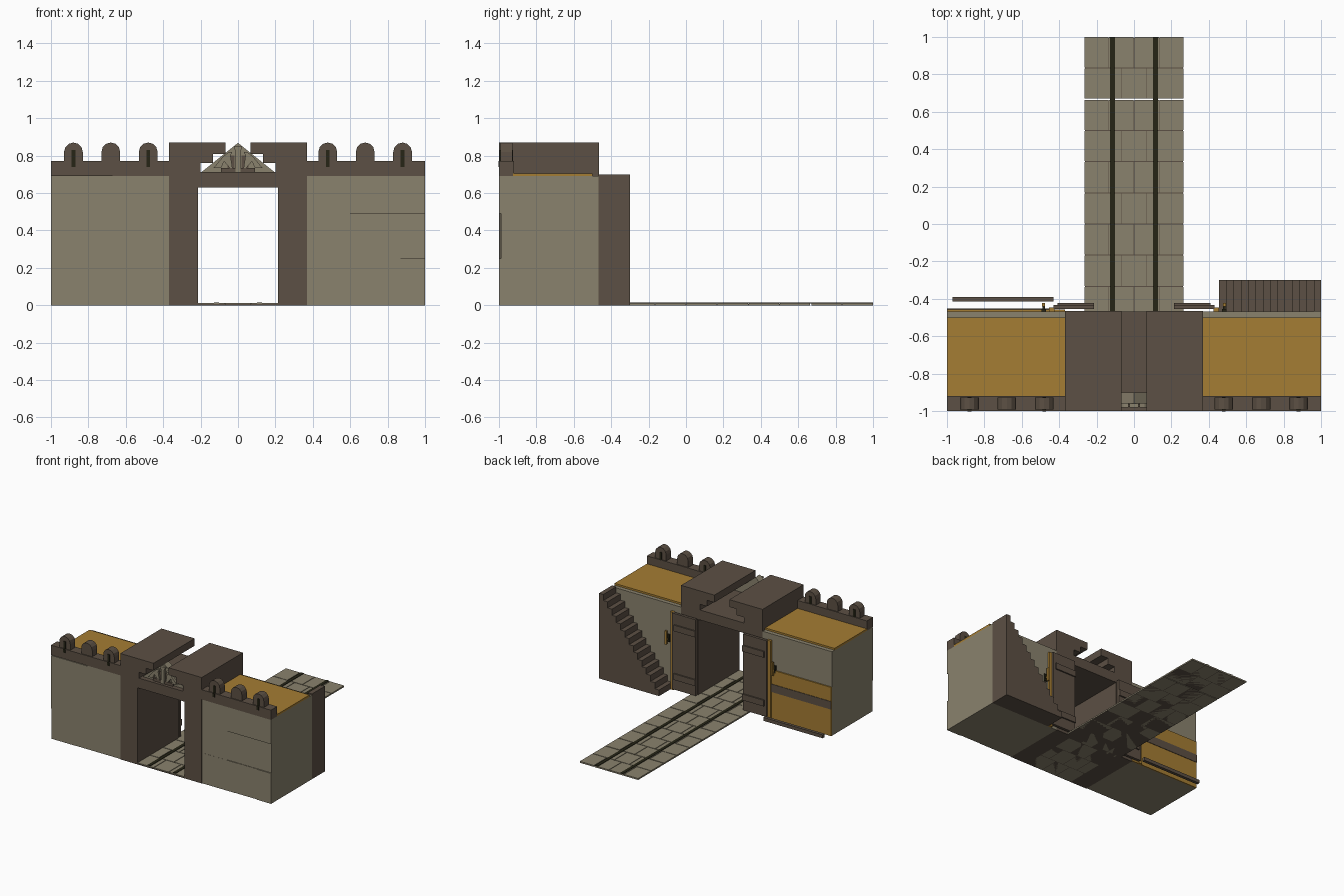
import bpy, bmesh, math

if "Cube" in bpy.data.objects:
    bpy.data.objects.remove(bpy.data.objects["Cube"])


def material(name, rgb):
    m = bpy.data.materials.new(name)
    m.diffuse_color = (*rgb, 1)
    m.use_nodes = True
    m.node_tree.nodes["Principled BSDF"].inputs["Base Color"].default_value = m.diffuse_color
    return m


STONE = material("stone", (0.255, 0.224, 0.155))
BROWN = material("dark_brown_stone", (0.107, 0.080, 0.058))
OCHRE = material("ochre_wood", (0.376, 0.205, 0.033))
DARK = material("dark_olive", (0.019, 0.018, 0.008))


def finish(bm, name, mat):
    bmesh.ops.recalc_face_normals(bm, faces=bm.faces)
    me = bpy.data.meshes.new(name)
    bm.to_mesh(me)
    bm.free()
    me.materials.append(mat)
    ob = bpy.data.objects.new(name, me)
    bpy.context.collection.objects.link(ob)
    return ob


def add_prism(bm, pts, y0, y1):
    """Extrude an x-z outline from y0 to y1."""
    vs = [bm.verts.new((x, y0, z)) for x, z in pts]
    f = bm.faces.new(vs)
    r = bmesh.ops.extrude_face_region(bm, geom=[f])
    for v in r["geom"]:
        if isinstance(v, bmesh.types.BMVert):
            v.co.y = y1


def add_box(bm, x0, x1, y0, y1, z0, z1):
    add_prism(bm, [(x0, z0), (x1, z0), (x1, z1), (x0, z1)], y0, y1)


def prism(name, pts, y0, y1, mat):
    bm = bmesh.new()
    add_prism(bm, pts, y0, y1)
    return finish(bm, name, mat)


def boxes(name, mat, *dims):
    bm = bmesh.new()
    for d in dims:
        a, b = sorted(d[:2])
        add_box(bm, a, b, *d[2:])
    return finish(bm, name, mat)


BACK = -0.467

# Front facing blocks standing slightly proud of each wall
blocks = {
    -1: [(-1, -0.77, 0, 0.25, 0.006), (-0.77, -0.37, 0, 0.255, 0.004),
         (-1, -0.67, 0.25, 0.685, 0.008), (-0.67, -0.37, 0.255, 0.69, 0.005)],
    1: [(0.37, 0.68, 0, 0.25, 0.006), (0.68, 0.87, 0, 0.25, 0.004),
        (0.87, 1, 0, 0.25, 0.009), (0.6, 1, 0.49, 0.69, 0.009),
        (0.37, 0.6, 0.25, 0.69, 0.005)],
}

for s, side in ((-1, "left"), (1, "right")):
    # Stone wall, proud blocks, roof deck
    boxes(side + "_wall", STONE, (s * 0.37, s, -0.99, BACK, 0, 0.69))
    boxes(side + "_wall_blocks", STONE,
          *[(a, b, -0.99 - d, -0.989, z0, z1) for a, b, z0, z1, d in blocks[s]])
    boxes(side + "_roof_deck", OCHRE, (s * 0.37, s, -0.925, -0.5, 0.688, 0.705))

    # Parapet with arched merlons and slits
    boxes(side + "_parapet", BROWN, (s * 0.37, s, -1, -0.92, 0.69, 0.77))
    bm = bmesh.new()
    for cx in (0.48, 0.68, 0.88):
        arch = [(s * cx + 0.05 * math.cos(math.pi * i / 6),
                 0.82 + 0.05 * math.sin(math.pi * i / 6)) for i in range(7)]
        add_prism(bm, [(s * cx - 0.05, 0.765), (s * cx + 0.05, 0.765)] + arch,
                  -0.992, -0.928)
    finish(bm, side + "_merlons", BROWN)
    boxes(side + "_arrow_slits", DARK,
          *[(s * cx - 0.01, s * cx + 0.01, y, y + 0.005, 0.74, 0.83)
            for cx in (0.48, 0.88) for y in (-0.996, -0.929)],
          *[(s * cx - 0.01, s * cx + 0.01, -1.002, -0.999, 0.74, 0.77)
            for cx in (0.48, 0.88)])

    # Gate pier with corbelled steps leaning over the relief
    prism(side + "_gate_pier",
          [(s * x, z) for x, z in
           ((0.37, 0), (0.215, 0), (0.215, 0.63), (0.2, 0.63), (0.2, 0.76),
            (0.135, 0.76), (0.135, 0.81), (0.068, 0.81), (0.068, 0.87), (0.37, 0.87))],
          -1, BACK + 0.002, BROWN)

    # Door leaf folded open against the back wall
    boxes(side + "_door_leaf", BROWN,
          (s * 0.215, s * 0.43, -0.455, -0.433, 0.015, 0.64))
    boxes(side + "_door_battens", BROWN,
          (s * 0.215, s * 0.41, -0.433, -0.422, 0.1, 0.15),
          (s * 0.215, s * 0.41, -0.433, -0.422, 0.5, 0.55))
    boxes(side + "_door_jamb", OCHRE,
          (s * 0.425, s * 0.455, BACK, -0.447, 0, 0.64))

    # Torch on a small bracket
    t = s * 0.483
    boxes(side + "_torch_bracket", DARK,
          (t - 0.012, t + 0.012, BACK, -0.455, 0.38, 0.44),
          (t - 0.006, t + 0.006, -0.456, -0.43, 0.40, 0.412))
    boxes(side + "_torch", OCHRE, (t - 0.008, t + 0.008, -0.44, -0.422, 0.37, 0.48))

# Lintel over the passage
boxes("lintel", BROWN, (-0.215, 0.215, -1, BACK, 0.63, 0.712))

# Relief triangle with column and facing beasts
prism("relief_slab", [(-0.195, 0.712), (0.195, 0.712), (0, 0.868)], -0.96, -0.9, STONE)
prism("relief_column", [(-0.014, 0.712), (0.014, 0.712), (0.012, 0.82), (0.024, 0.85),
                        (-0.024, 0.85), (-0.012, 0.82)], -0.98, -0.96, STONE)
bm = bmesh.new()
for s in (-1, 1):
    add_prism(bm, [(s * x, z) for x, z in
                   ((0.13, 0.735), (0.09, 0.735), (0.075, 0.77), (0.045, 0.735),
                    (0.03, 0.735), (0.04, 0.80), (0.03, 0.82), (0.055, 0.815),
                    (0.08, 0.795))], -0.98, -0.96)
finish(bm, "relief_beasts", STONE)
boxes("relief_altar", BROWN, (-0.09, 0.09, -0.975, -0.959, 0.712, 0.735),
      (-0.055, -0.018, -0.965, -0.959, 0.735, 0.80),
      (0.018, 0.055, -0.965, -0.959, 0.735, 0.80))

# Solid staircase behind the right wall
N = 14
X0, run, rise = 0.455, 0.545 / 14, 0.70 / 14
steps = [(1, 0)]
steps += [(X0, 0)]
for i in range(N):
    steps += [(X0 + i * run, (i + 1) * rise), (X0 + (i + 1) * run, (i + 1) * rise)]
prism("staircase", steps, BACK, -0.30, BROWN)

# Timber facing with a dark rail on the back of the left wall
boxes("timber_facing", OCHRE, (-1, -0.37, BACK, -0.457, 0, 0.40))
boxes("timber_rail", BROWN, (-1, -0.44, -0.458, -0.453, 0.22, 0.285))

# Door bar lying on the ground
boxes("door_bar", BROWN, (-0.97, -0.43, -0.415, -0.39, 0, 0.028))

# Paved road: staggered slabs, narrower inside the passage
bm = bmesh.new()
row, gap = 1 / 6, 0.0025
for i in range(12):
    y1 = 1 - i * row
    y0 = max(y1 - row, -1)
    inside = y1 < BACK + 0.04
    half = 0.215 if inside else 0.265
    cuts = [-half, -0.135, 0, 0.135, half] if i % 2 == 0 else [-half, -0.068, 0.068, half]
    wide = 0.005 if i == 1 else gap
    for a, b in zip(cuts, cuts[1:]):
        add_box(bm, a + (gap if a > -half else 0), b - (gap if b < half else 0),
                y0 + wide, y1 - (gap if i else 0), 0, 0.012)
finish(bm, "road_slabs", STONE)
boxes("road_bed", BROWN, (-0.215, 0.215, -1, -0.47, 0, 0.006),
      (-0.262, 0.262, -0.47, 0.66, 0, 0.006), (-0.262, 0.262, 0.67, 0.995, 0, 0.006))

# Wheel ruts
boxes("wheel_ruts", DARK, *[(c - 0.013, c + 0.013, -0.99, 1, 0.01, 0.016)
                            for c in (-0.115, 0.115)])
